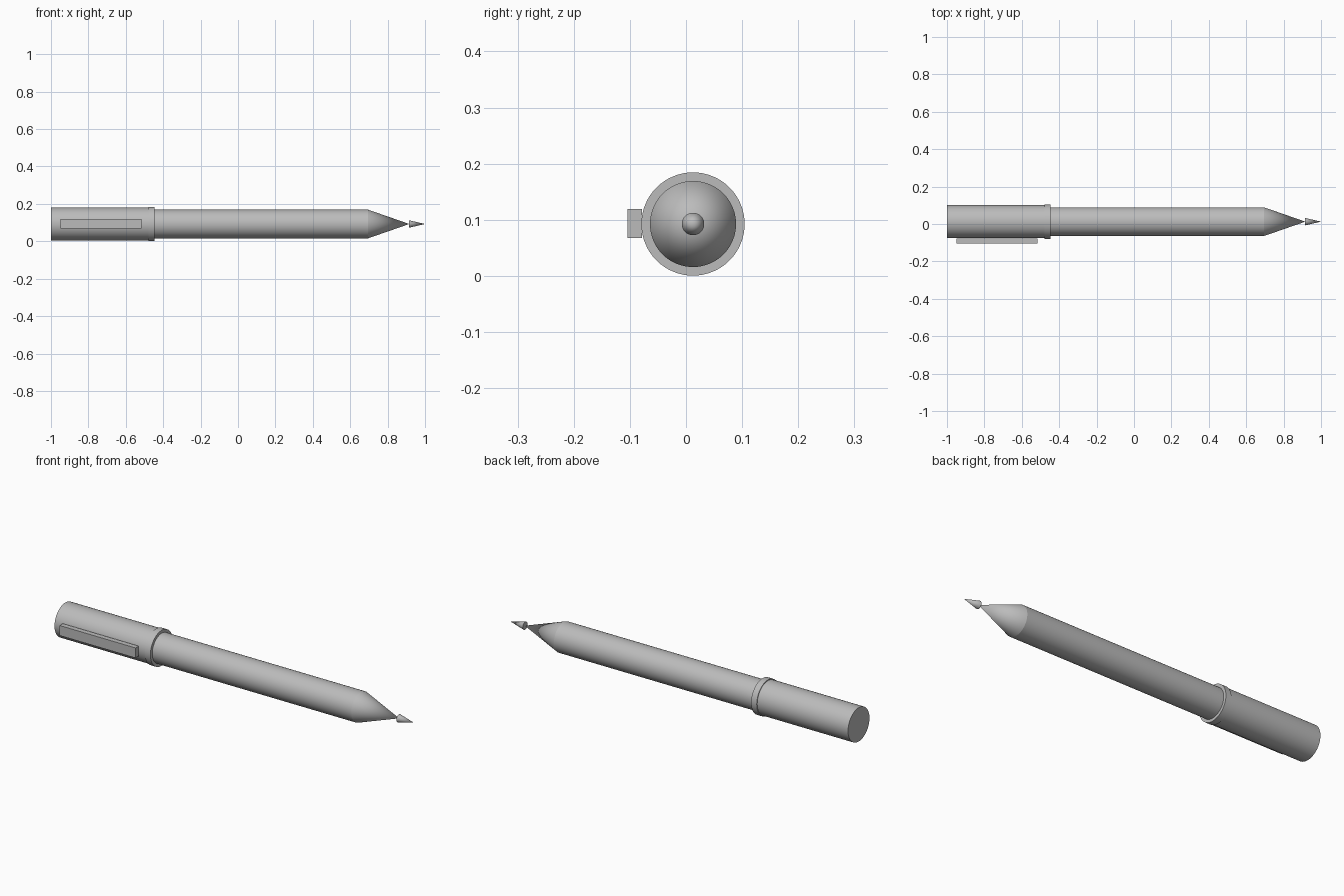
import bpy, bmesh, math

if "Cube" in bpy.data.objects:
    bpy.data.objects.remove(bpy.data.objects["Cube"])

AXIS_Y, AXIS_Z = 0.0125, 0.0925   # pen axis runs along x
SIDES = 64

grey = bpy.data.materials.new("plain_grey")
grey.diffuse_color = (0.5, 0.5, 0.5, 1)
grey.use_nodes = True
grey.node_tree.nodes["Principled BSDF"].inputs["Base Color"].default_value = grey.diffuse_color


def finish(name, bm):
    bmesh.ops.recalc_face_normals(bm, faces=bm.faces)
    mesh = bpy.data.meshes.new(name)
    bm.to_mesh(mesh)
    bm.free()
    mesh.materials.append(grey)
    obj = bpy.data.objects.new(name, mesh)
    bpy.context.collection.objects.link(obj)
    return obj


def lathe(name, profile):
    """Spin (x, radius) points around the pen axis."""
    bm = bmesh.new()
    verts = [bm.verts.new((x, AXIS_Y, AXIS_Z + r)) for x, r in profile]
    edges = [bm.edges.new(pair) for pair in zip(verts, verts[1:])]
    bmesh.ops.spin(bm, geom=verts + edges, cent=(0, AXIS_Y, AXIS_Z), axis=(1, 0, 0),
                   angle=2 * math.pi, steps=SIDES, use_duplicate=False)
    bmesh.ops.remove_doubles(bm, verts=bm.verts, dist=1e-5)
    obj = finish(name, bm)
    bpy.ops.object.select_all(action='DESELECT')
    obj.select_set(True)
    bpy.context.view_layer.objects.active = obj
    bpy.ops.object.shade_smooth_by_angle(angle=math.radians(30))
    return obj


# cap, its end ring, the barrel, the tapered grip and the nib
lathe("cap", [(-1, 0), (-1, 0.088), (-0.45, 0.088), (-0.45, 0)])
lathe("cap_ring", [(-0.479, 0), (-0.479, 0.092), (-0.447, 0.092), (-0.447, 0)])
lathe("barrel", [(-0.46, 0), (-0.46, 0.0767), (0.695, 0.0767), (0.695, 0)])
lathe("tapered_tip", [(0.695, 0), (0.695, 0.0767), (0.916, 0)])
lathe("nib", [(0.914, 0), (0.914, 0.02), (1.0, 0)])

# flat pocket clip on the front of the cap
bm = bmesh.new()
bmesh.ops.create_cube(bm, size=1)
bmesh.ops.scale(bm, vec=(0.435, 0.026, 0.052), verts=bm.verts)
bmesh.ops.translate(bm, vec=(-0.7325, -0.0915, AXIS_Z + 0.001), verts=bm.verts)
finish("pocket_clip", bm)
